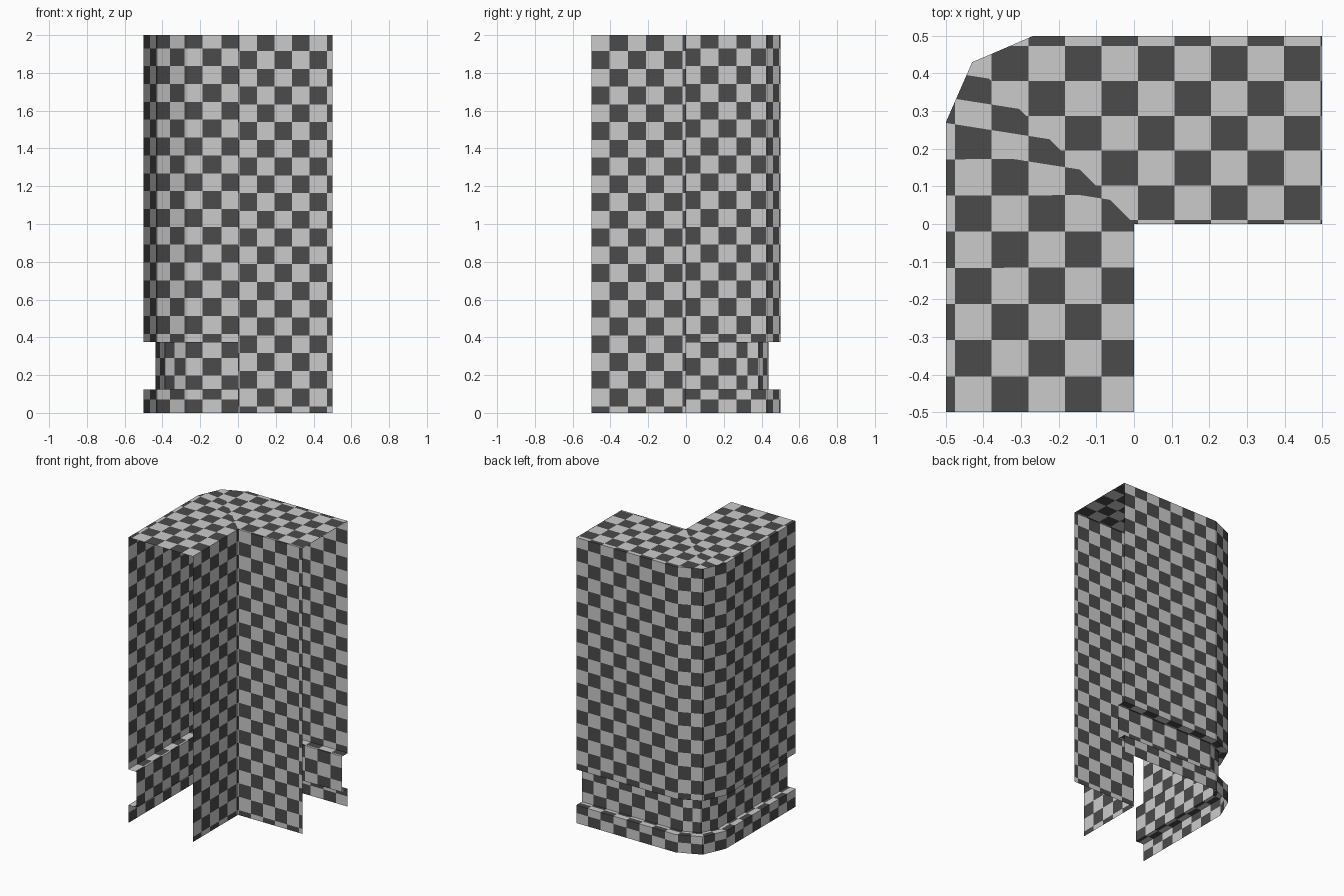
import bpy, math

if "Cube" in bpy.data.objects:
    bpy.data.objects.remove(bpy.data.objects["Cube"])

def material(name, g):
    m = bpy.data.materials.new(name)
    m.diffuse_color = (g, g, g, 1)
    m.use_nodes = True
    m.node_tree.nodes["Principled BSDF"].inputs["Base Color"].default_value = m.diffuse_color
    return m

LIGHT = material("light grey", 0.60)
DARK = material("dark grey", 0.07)

def split(poly, axis, k):
    """Cut a convex polygon of (x, y, z, u, v) points at the line u=k or v=k."""
    low, high = [], []
    for a, b in zip(poly, poly[1:] + poly[:1]):
        da, db = a[axis] - k, b[axis] - k
        if da <= 1e-6:
            low.append(a)
        if da >= -1e-6:
            high.append(a)
        if (da < -1e-6 and db > 1e-6) or (da > 1e-6 and db < -1e-6):
            t = da / (da - db)
            p = tuple(i + (j - i) * t for i, j in zip(a, b))
            low.append(p)
            high.append(p)
    return [q for q in (low, high) if len(q) > 2]

def checkered(name, polys):
    """Cut polygons into checker cells and colour them by parity."""
    for axis in (3, 4):
        done = []
        for poly in polys:
            vals = [p[axis] for p in poly]
            parts = [poly]
            for k in range(math.ceil(min(vals)), math.floor(max(vals)) + 1):
                parts = [s for p in parts for s in split(p, axis, k)]
            done += parts
        polys = done
    verts, index, faces, mats = [], {}, [], []
    for poly in polys:
        ids = []
        for p in poly:
            key = tuple(round(c, 5) for c in p[:3])
            if key not in index:
                index[key] = len(verts)
                verts.append(key)
            if index[key] not in ids:
                ids.append(index[key])
        if len(ids) < 3:
            continue
        u = sum(p[3] for p in poly) / len(poly)
        v = sum(p[4] for p in poly) / len(poly)
        faces.append(ids)
        mats.append((math.floor(u) + math.floor(v)) % 2)
    mesh = bpy.data.meshes.new(name)
    mesh.from_pydata(verts, [], faces)
    mesh.materials.append(LIGHT)
    mesh.materials.append(DARK)
    for f, m in zip(mesh.polygons, mats):
        f.material_index = m
    mesh.update()
    ob = bpy.data.objects.new(name, mesh)
    bpy.context.collection.objects.link(ob)

# Outer wall: rounded corner path, with a recessed band near the bottom
outer = [(-.5, -.5), (-.5, .27), (-.43, .43), (-.267, .5), (.5, .5)]
recess = [(-.4375, -.5), (-.4375, .27), (-.387, .387), (-.267, .4375), (.5, .4375)]
us = [0.01, 8.02, 10.1, 12.2, 19.9]
profile = [(outer, 2, 0), (outer, .375, 1.625), (recess, .375, 1.6875),
           (recess, .125, 1.9375), (outer, .125, 2.0), (outer, 0, 2.125)]
polys = []
for (p0, z0, d0), (p1, z1, d1) in zip(profile, profile[1:]):
    v0, v1 = 1.26 + d0 / .0945, 1.26 + d1 / .0945
    for i in range(4):
        polys.append([(*p0[i], z0, us[i], v0), (*p0[i + 1], z0, us[i + 1], v0),
                      (*p1[i + 1], z1, us[i + 1], v1), (*p1[i], z1, us[i], v1)])
checkered("outer_wall", polys)

# Inner corner walls
polys = []
for a, b, ua, ub in [((.5, 0), (0, 0), 11.3, 5.9), ((0, 0), (0, -.5), 5.2, .01)]:
    polys.append([(*a, 2, ua, .1), (*b, 2, ub, .1),
                  (*b, 0, ub, 21.37), (*a, 0, ua, 21.37)])
checkered("inner_wall", polys)

# Flat L-shaped top: left arm, corner wedge, right arm
def col(x):
    return (x + .475) / .097

def right_row(y):
    return (y - .01) / .0925 + 6

left = [(-.5, -.5, .01), (0, -.5, .01), (0, 0, 5.2), (-.5, .27, 8.02)]
wedge = [(0, 0, 5.2), (-.43, .43, right_row(.43)), (-.5, .27, 8.02)]
right = [(x, y, right_row(y)) for x, y in
         [(0, 0), (.5, 0), (.5, .5), (-.267, .5), (-.43, .43)]]
checkered("top_cap", [[(x, y, 2, col(x), q) for x, y, q in region]
                      for region in (left, wedge, right)])
